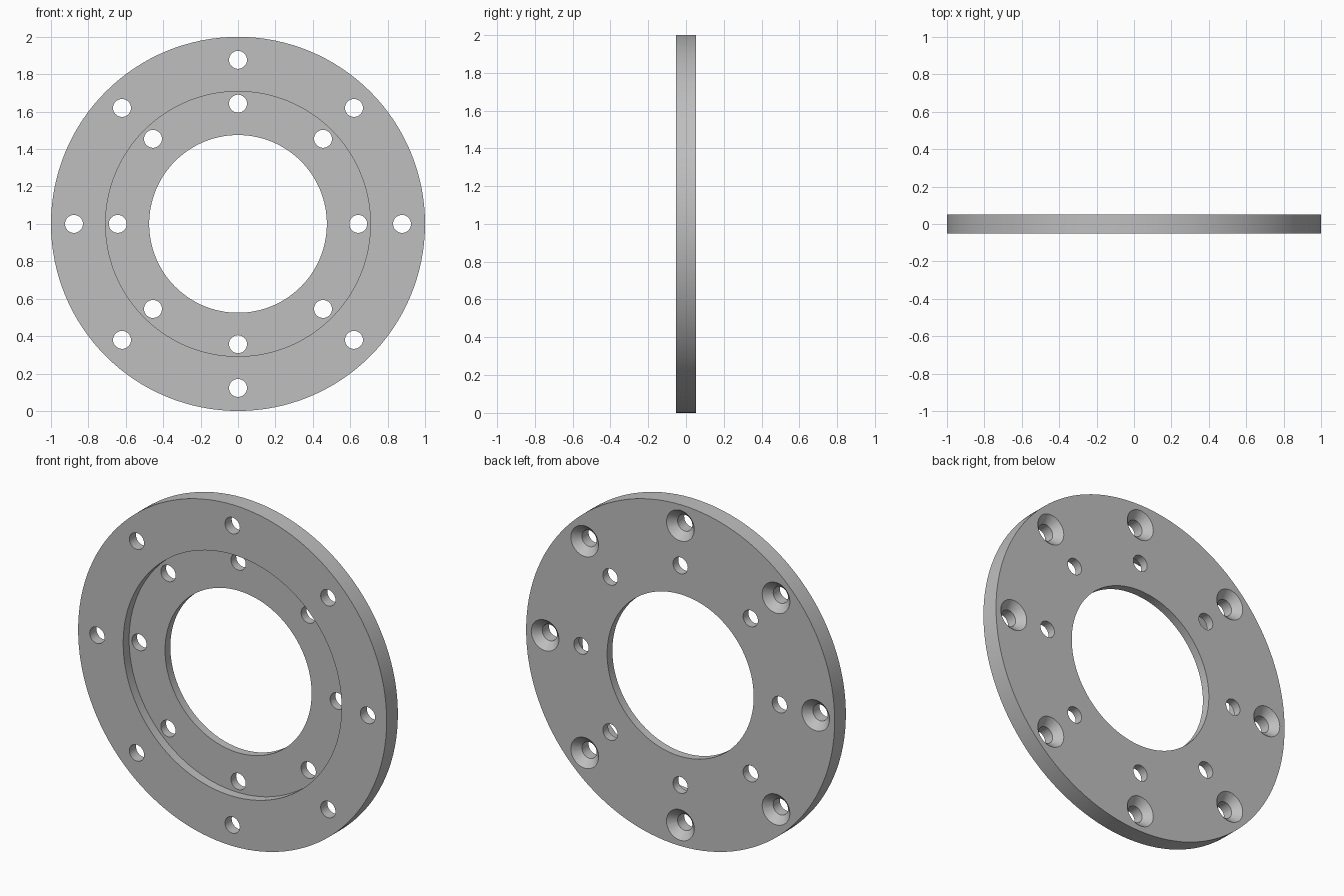
import bpy, bmesh
from math import pi, radians, sin, cos
from mathutils import Matrix, Vector

cube = bpy.data.objects.get("Cube")
if cube:
    bpy.data.objects.remove(cube, do_unlink=True)

HALF = 0.052          # half the plate thickness
HOLE = 0.048          # bolt hole radius
SINK = 0.09           # countersink mouth radius
CENTRE = Vector((0, 0, 1))


def lathe(bm, profile, centre, steps, closed):
    """Spin a (radius, y) profile about the y axis through centre."""
    verts = [bm.verts.new(centre + Vector((r, y, 0))) for r, y in profile]
    edges = [bm.edges.new(pair) for pair in zip(verts, verts[1:])]
    if closed:
        edges.append(bm.edges.new((verts[-1], verts[0])))
    made = bmesh.ops.spin(bm, geom=verts + edges, cent=centre, axis=(0, 1, 0),
                          angle=2 * pi, steps=steps, use_merge=True)
    return made


def finish(bm, name):
    bmesh.ops.remove_doubles(bm, verts=bm.verts, dist=1e-5)
    bmesh.ops.recalc_face_normals(bm, faces=bm.faces)
    mesh = bpy.data.meshes.new(name)
    bm.to_mesh(mesh)
    bm.free()
    obj = bpy.data.objects.new(name, mesh)
    bpy.context.collection.objects.link(obj)
    return obj


# Ring plate with a stepped recess on the front
bm = bmesh.new()
recess_floor = 0.003
lathe(bm, [(1, -HALF), (1, HALF), (0.475, HALF), (0.475, recess_floor),
           (0.708, recess_floor), (0.708, -HALF)], CENTRE, 128, True)
plate = finish(bm, "flange_plate")

# Bolt hole cutters: plain inner circle, countersunk outer circle
plain = [(0, -0.1), (HOLE, -0.1), (HOLE, 0.1), (0, 0.1)]
sunk = [(0, -0.1), (HOLE, -0.1), (HOLE, HALF - SINK + HOLE),
        (SINK, HALF), (SINK, 0.1), (0, 0.1)]
bm = bmesh.new()
for ring_radius, profile in ((0.643, plain), (0.877, sunk)):
    for i in range(8):
        a = i * pi / 4
        spot = CENTRE + ring_radius * Vector((cos(a), 0, sin(a)))
        lathe(bm, profile, spot, 32, False)
cutter = finish(bm, "bolt_hole_cutter")
cutter.hide_render = True

# Drill the holes, then drop the cutter
cut = plate.modifiers.new("bolt_holes", "BOOLEAN")
cut.operation = "DIFFERENCE"
cut.solver = "EXACT"
cut.object = cutter
bpy.ops.object.select_all(action="DESELECT")
bpy.context.view_layer.objects.active = plate
plate.select_set(True)
bpy.ops.object.modifier_apply(modifier=cut.name)
bpy.data.objects.remove(cutter, do_unlink=True)

# Grey metal
grey = bpy.data.materials.new("grey_metal")
grey.use_nodes = True
colour = (0.52, 0.52, 0.52, 1)
grey.diffuse_color = colour
grey.node_tree.nodes["Principled BSDF"].inputs["Base Color"].default_value = colour
plate.data.materials.clear()
plate.data.materials.append(grey)
bpy.ops.object.shade_smooth_by_angle(angle=radians(30))
